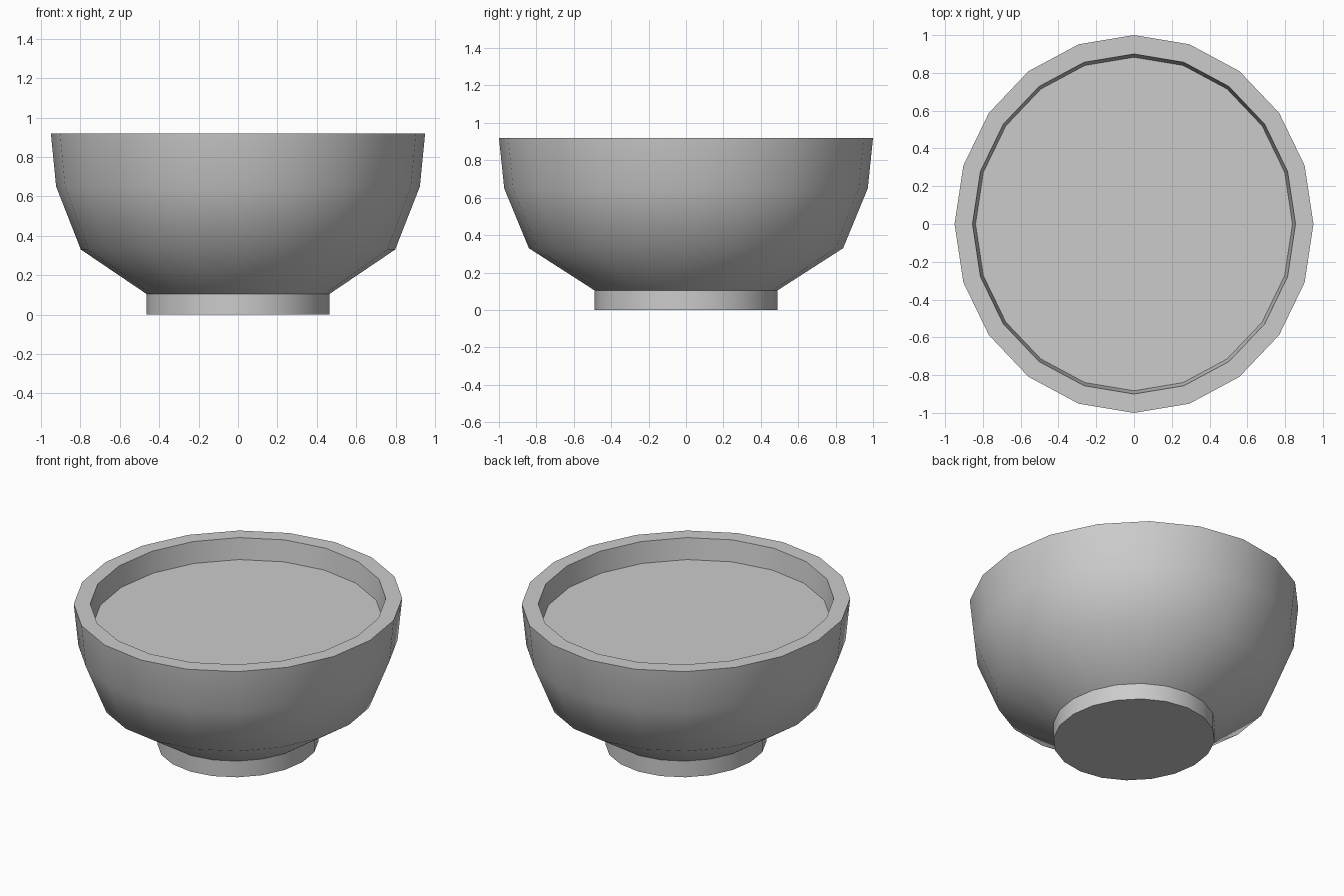
import bpy, bmesh, math

if "Cube" in bpy.data.objects:
    bpy.data.objects.remove(bpy.data.objects["Cube"])

SIDES = 20
X_SCALE = 0.95  # the bowl is slightly narrower across x


def lathe(name, profile, cap_bottom=False, cap_top=False):
    """Spin (radius, z) points into an oval ring mesh."""
    bm = bmesh.new()
    rings = []
    for r, z in profile:
        rings.append([bm.verts.new((r * X_SCALE * math.cos(a), r * math.sin(a), z))
                      for a in (2 * math.pi * i / SIDES for i in range(SIDES))])
    for low, high in zip(rings, rings[1:]):
        for i in range(SIDES):
            j = (i + 1) % SIDES
            bm.faces.new((low[i], low[j], high[j], high[i]))
    if cap_bottom:
        bm.faces.new(rings[0][::-1])
    if cap_top:
        bm.faces.new(rings[-1])
    mesh = bpy.data.meshes.new(name)
    bm.to_mesh(mesh)
    bm.free()
    obj = bpy.data.objects.new(name, mesh)
    bpy.context.collection.objects.link(obj)
    bpy.ops.object.select_all(action='DESELECT')
    obj.select_set(True)
    bpy.context.view_layer.objects.active = obj
    bpy.ops.object.shade_smooth_by_angle(angle=math.radians(42))
    return obj


# Bowl: foot, flared body, flat rim, inner wall down to the filling
lathe("bowl", [(0.49, 0), (0.49, 0.105), (0.84, 0.33), (0.972, 0.65),
               (1.0, 0.92), (0.90, 0.92), (0.883, 0.785)], cap_bottom=True)

# Filling: flat surface below the rim
lathe("filling", [(0.883, 0.785)], cap_top=True)
